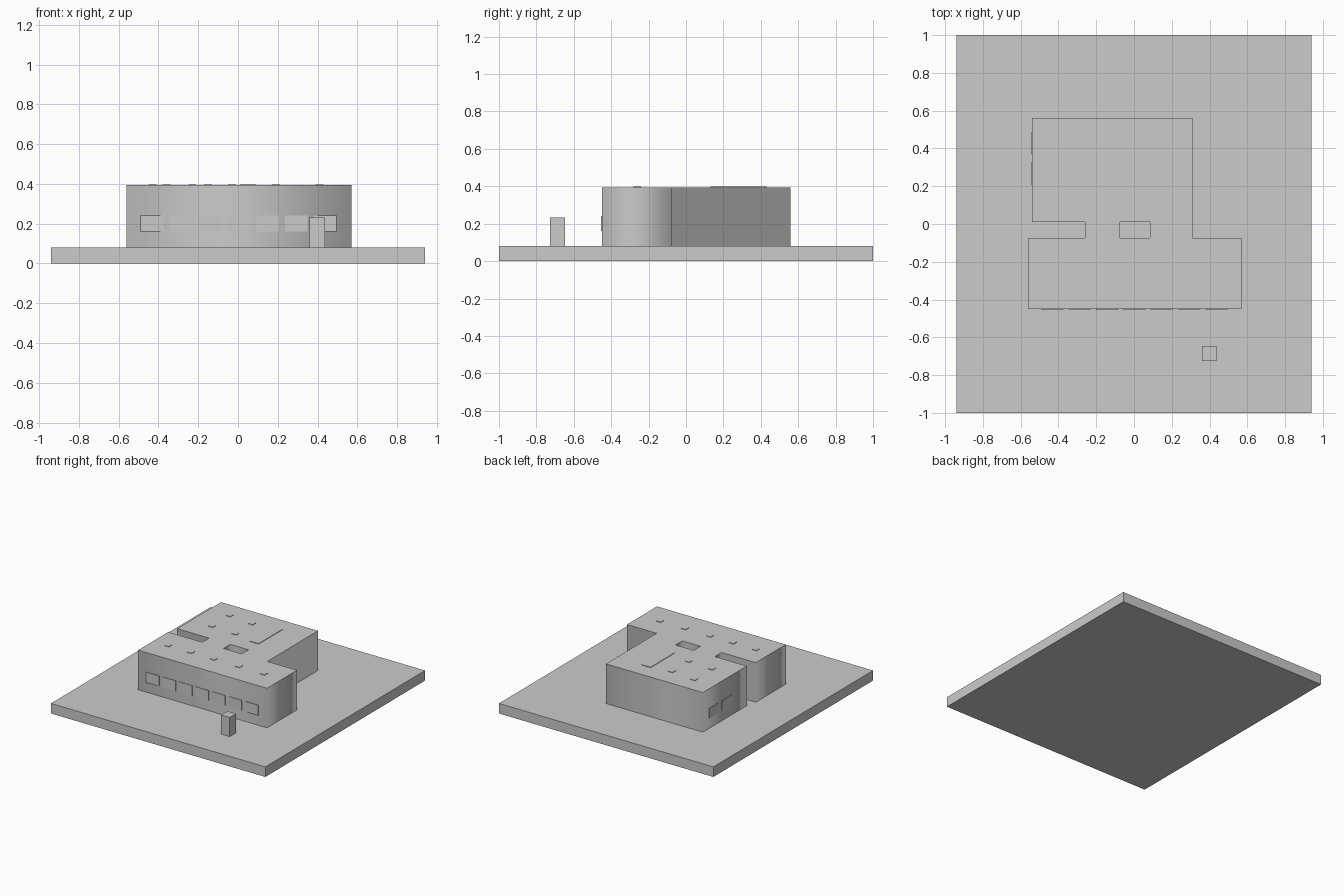
import bpy

if "Cube" in bpy.data.objects:
    bpy.data.objects.remove(bpy.data.objects["Cube"])

BASE_TOP = 0.08
ROOF = 0.394
RELIEF = 0.004


def box(name, x0, x1, y0, y1, z0, z1):
    bpy.ops.mesh.primitive_cube_add(
        size=1, location=((x0 + x1) / 2, (y0 + y1) / 2, (z0 + z1) / 2))
    ob = bpy.context.object
    ob.name = ob.data.name = name
    ob.scale = (x1 - x0, y1 - y0, z1 - z0)
    bpy.ops.object.transform_apply(location=False, rotation=False, scale=True)
    return ob


def extruded_plan(name, loops, z0, z1):
    # filled 2D curve: the inner loop becomes a courtyard opening
    cu = bpy.data.curves.new(name, 'CURVE')
    cu.dimensions = '2D'
    cu.fill_mode = 'BOTH'
    cu.extrude = (z1 - z0) / 2
    for pts in loops:
        sp = cu.splines.new('POLY')
        sp.points.add(len(pts) - 1)
        for p, (x, y) in zip(sp.points, pts):
            p.co = (x, y, 0, 1)
        sp.use_cyclic_u = True
    ob = bpy.data.objects.new(name, cu)
    ob.location.z = (z0 + z1) / 2
    bpy.context.collection.objects.link(ob)
    bpy.ops.object.select_all(action='DESELECT')
    ob.select_set(True)
    bpy.context.view_layer.objects.active = ob
    bpy.ops.object.convert(target='MESH')


# ground slab
box("base_slab", -0.94, 0.94, -1, 1, 0, BASE_TOP)

# front and rear wings joined around a small courtyard
outline = [(-0.56, -0.45), (0.57, -0.45), (0.57, -0.075), (0.31, -0.075),
           (0.31, 0.56), (-0.54, 0.56), (-0.54, 0.01), (-0.26, 0.01),
           (-0.26, -0.075), (-0.56, -0.075)]
courtyard = [(-0.075, -0.075), (-0.075, 0.01), (0.085, 0.01), (0.085, -0.075)]
extruded_plan("building", [outline, courtyard], BASE_TOP, ROOF)

# entrance pillar
box("pillar", 0.36, 0.436, -0.726, -0.647, BASE_TOP, 0.232)

# thin window panels on the front wall
for i in range(7):
    x = -0.49 + 0.145 * i
    box(f"front_window_{i + 1}", x, x + 0.115, -0.45 - RELIEF, -0.44, 0.16, 0.24)

# window panels on the left wall of the rear wing
for i, y in enumerate((0.37, 0.21)):
    box(f"side_window_{i + 1}", -0.54 - RELIEF, -0.53, y, y + 0.115, 0.16, 0.24)

# small roof vents
vents = [(-0.43, -0.26), (-0.23, -0.26), (-0.03, -0.26), (0.19, -0.26), (0.41, -0.26),
         (-0.36, 0.41), (-0.15, 0.39), (-0.36, 0.19), (-0.15, 0.18)]
for i, (x, y) in enumerate(vents):
    box(f"roof_vent_{i + 1}", x - 0.02, x + 0.02, y - 0.02, y + 0.02,
        ROOF - 0.01, ROOF + RELIEF)

# long skylight on the rear roof
box("skylight", 0.01, 0.09, 0.13, 0.43, ROOF - 0.01, ROOF + RELIEF)
